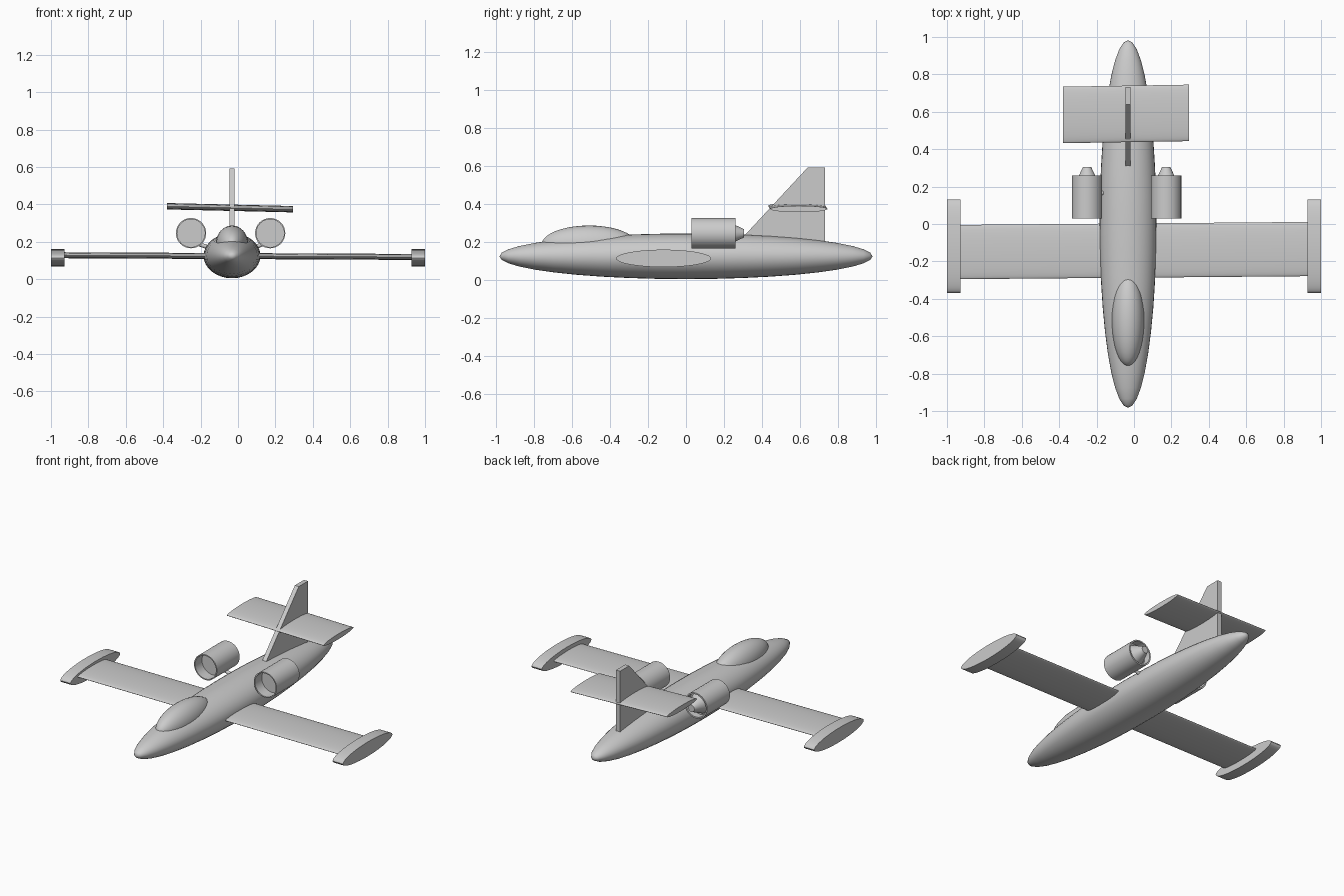
import bpy, bmesh, math
from mathutils import Vector

if "Cube" in bpy.data.objects:
    bpy.data.objects.remove(bpy.data.objects["Cube"])

CX = -0.032  # fuselage centre line


def finish(name, bm, angle=35):
    bmesh.ops.recalc_face_normals(bm, faces=bm.faces)
    me = bpy.data.meshes.new(name)
    bm.to_mesh(me)
    bm.free()
    ob = bpy.data.objects.new(name, me)
    bpy.context.collection.objects.link(ob)
    bpy.context.view_layer.objects.active = ob
    ob.select_set(True)
    bpy.ops.object.shade_smooth_by_angle(angle=math.radians(angle))
    ob.select_set(False)
    return ob


def lathe(name, profile, centre, scale=(1, 1), n=32):
    """Spin (radius, y) pairs about the y direction."""
    bm = bmesh.new()
    rings = []
    for r, y in profile:
        count = 1 if r == 0 else n
        rings.append([bm.verts.new((centre[0] + r * scale[0] * math.cos(2 * math.pi * i / n), y,
                                    centre[1] + r * scale[1] * math.sin(2 * math.pi * i / n)))
                      for i in range(count)])
    for a, b in zip(rings, rings[1:]):
        for i in range(n):
            j = (i + 1) % n
            if len(a) == 1:
                bm.faces.new((a[0], b[i], b[j]))
            elif len(b) == 1:
                bm.faces.new((a[i], b[0], a[j]))
            else:
                bm.faces.new((a[i], b[i], b[j], a[j]))
    return finish(name, bm)


def ellipsoid(name, centre, half, steps=20):
    prof = []
    for k in range(steps + 1):
        t = math.pi * k / steps
        prof.append((0 if k in (0, steps) else math.sin(t), centre[1] - half[1] * math.cos(t)))
    return lathe(name, prof, (centre[0], centre[2]), (half[0], half[2]))


def elliptic_bar(name, start, end, half_y, half_z, n=40):
    """Elliptical section swept along x between two centres."""
    bm = bmesh.new()
    loops = [[bm.verts.new((c[0], c[1] + half_y * math.cos(2 * math.pi * i / n),
                            c[2] + half_z * math.sin(2 * math.pi * i / n))) for i in range(n)]
             for c in (start, end)]
    for i in range(n):
        j = (i + 1) % n
        bm.faces.new((loops[0][i], loops[0][j], loops[1][j], loops[1][i]))
    for loop in loops:
        bm.faces.new(loop)
    return finish(name, bm)


def rod(name, a, b, r):
    a, b = Vector(a), Vector(b)
    d = b - a
    bm = bmesh.new()
    bmesh.ops.create_cone(bm, cap_ends=True, segments=16, radius1=r, radius2=r, depth=d.length)
    m = d.to_track_quat('Z', 'Y').to_matrix().to_4x4()
    m.translation = (a + b) / 2
    bm.transform(m)
    return finish(name, bm)


# body and cockpit canopy
ellipsoid("fuselage", (CX, 0, 0.125), (0.152, 0.982, 0.12))
ellipsoid("canopy", (CX, -0.51, 0.187), (0.087, 0.25, 0.1))

# slightly skewed main wing and tailplane
elliptic_bar("wing", (-0.93, -0.15, 0.128), (0.93, -0.134, 0.119), 0.145, 0.016)
elliptic_bar("tailplane", (-0.38, 0.583, 0.390), (0.295, 0.594, 0.374), 0.151, 0.017)

# wing tip tanks
for side, label in ((-1, "left"), (1, "right")):
    elliptic_bar(label + "_tip_tank", (side * 1.0, -0.118, 0.114), (side * 0.927, -0.118, 0.114),
                 0.25, 0.046)

# vertical fin, extruded from its side profile
bm = bmesh.new()
outline = [(0.276, 0.2), (0.64, 0.592), (0.732, 0.592), (0.732, 0.18)]
face = bm.faces.new([bm.verts.new((CX - 0.014, y, z)) for y, z in outline])
ext = bmesh.ops.extrude_face_region(bm, geom=[face])
bmesh.ops.translate(bm, vec=(0.028, 0, 0),
                    verts=[v for v in ext["geom"] if isinstance(v, bmesh.types.BMVert)])
finish("fin", bm)

# engines: hollow intake, recessed exhaust and tail cone, plus mounting strut
nacelle = [(0, 0.1), (0.074, 0.1), (0.074, 0.03), (0.081, 0.03), (0.081, 0.26), (0.072, 0.26),
           (0.072, 0.215), (0.064, 0.215), (0.022, 0.305), (0, 0.305)]
for x, side, label in ((-0.251, -1, "left"), (0.172, 1, "right")):
    lathe(label + "_engine", nacelle, (x, 0.246))
    rod(label + "_engine_strut", (x - side * 0.035, 0.165, 0.19), (CX + side * 0.10, 0.165, 0.16), 0.011)
